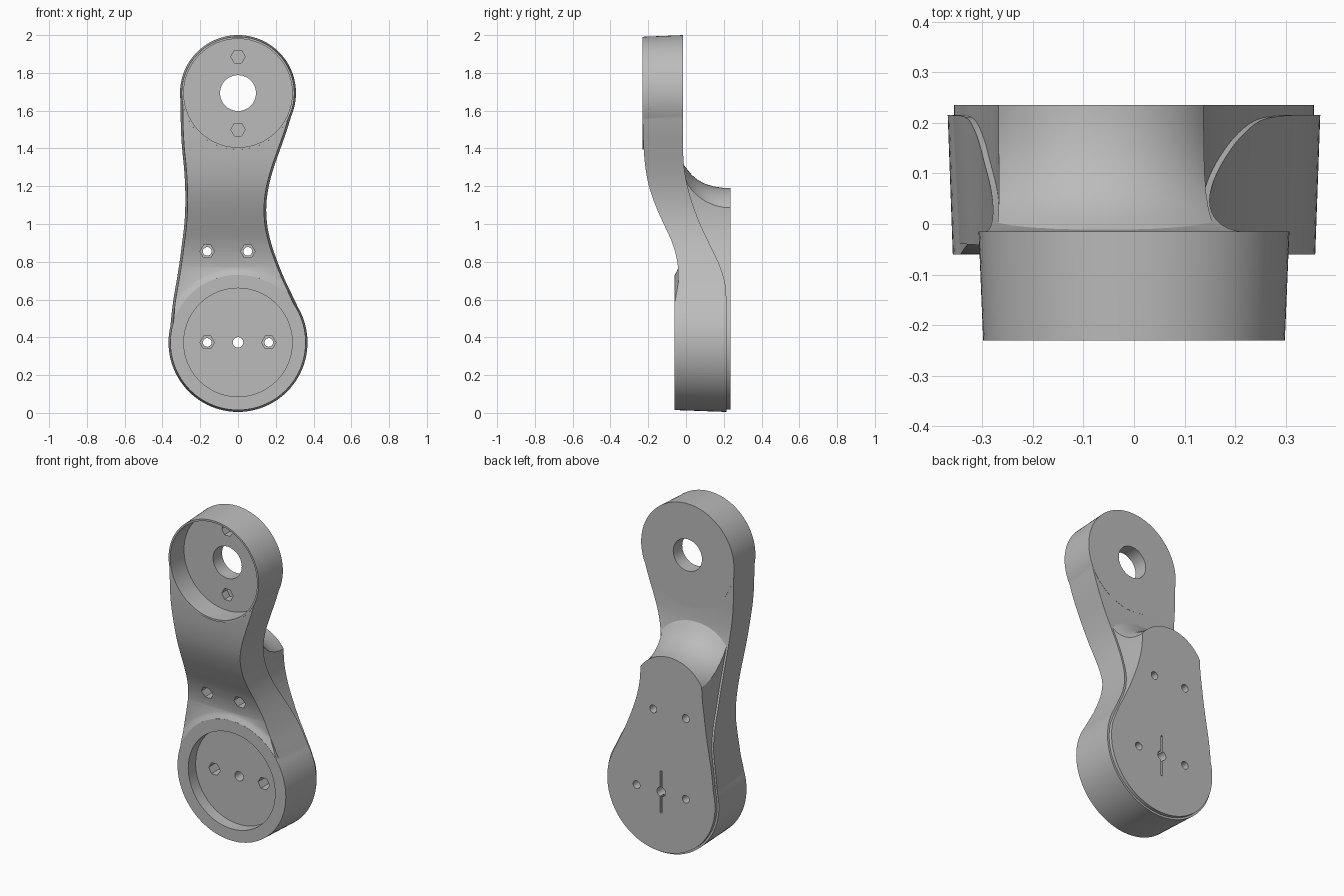
import bpy, bmesh, math
from mathutils import Vector

cube = bpy.data.objects.get("Cube")
if cube:
    bpy.data.objects.remove(cube)

LOW, TOP = 0.373, 1.693          # heights of the two hub centres

grey = bpy.data.materials.new("plain_grey")
grey.use_nodes = True
colour = (0.5, 0.5, 0.5, 1)
grey.diffuse_color = colour
grey.node_tree.nodes["Principled BSDF"].inputs["Base Color"].default_value = colour


def loft(name, rings):
    """Closed solid through rings of equal point count."""
    bm = bmesh.new()
    loops = [[bm.verts.new(p) for p in ring] for ring in rings]
    n = len(loops[0])
    for a, b in zip(loops, loops[1:]):
        for i in range(n):
            j = (i + 1) % n
            bm.faces.new((a[i], a[j], b[j], b[i]))
    bm.faces.new(loops[0][::-1])
    bm.faces.new(loops[-1])
    bmesh.ops.recalc_face_normals(bm, faces=bm.faces)
    me = bpy.data.meshes.new(name)
    bm.to_mesh(me)
    bm.free()
    me.materials.append(grey)
    ob = bpy.data.objects.new(name, me)
    bpy.context.collection.objects.link(ob)
    return ob


def arc(x, z, r, a0, a1, n):
    """Points of an arc as (x, z) pairs."""
    angles = [math.radians(a0 + (a1 - a0) * i / n) for i in range(n + 1)]
    return [(x + r * math.cos(a), z + r * math.sin(a)) for a in angles]


def disc(name, x, z, sections, n=96):
    """Turned solid along y; sections are (y, radius)."""
    return loft(name, [[(px, y, pz) for px, pz in arc(x, z, r, 0, 360, n)[:-1]]
                       for y, r in sections])


def combine(ob, other, operation):
    mod = ob.modifiers.new(operation, 'BOOLEAN')
    mod.operation, mod.object, mod.solver = operation, other, 'EXACT'
    bpy.context.view_layer.objects.active = ob
    bpy.ops.object.modifier_apply(modifier=mod.name)
    bpy.data.objects.remove(other)


def smooth_rows(rows, steps):
    """Catmull-Rom interpolation of the stations."""
    pts = [Vector(r) for r in rows]
    out = []
    for i in range(len(pts) - 1):
        a, b, c, d = pts[max(i - 1, 0)], pts[i], pts[i + 1], pts[min(i + 2, len(pts) - 1)]
        for s in range(steps):
            t = s / steps
            out.append(b + (c - a) * (t / 2) + (a * 2 - b * 5 + c * 4 - d) * (t * t / 2)
                       + (b * 3 - a - c * 3 + d) * (t ** 3 / 2))
    return out + [pts[-1]]


# Stations of the cranked arm: height, left edge, right edge, front, back
rows = smooth_rows([
    (0.40, -.362, .362, -.04, .214), (0.50, -.354, .342, -.04, .214),
    (0.60, -.342, .298, -.04, .214), (0.70, -.325, .25, -.041, .204),
    (0.80, -.309, .209, -.046, .17), (0.90, -.296, .175, -.073, .122),
    (1.00, -.284, .154, -.118, .075), (1.10, -.279, .15, -.162, .037),
    (1.20, -.28, .163, -.196, .008), (1.30, -.286, .19, -.215, -.01),
    (1.40, -.296, .225, -.224, -.016), (1.50, -.302, .26, -.228, -.016),
    (1.60, -.304, .289, -.228, -.016), (1.68, -.305, .304, -.228, -.016)], 4)
DRAFT = 0.012
body = loft("cranked_arm", [[(l + DRAFT, f, z), (r - DRAFT, f, z), (r, b, z), (l, b, z)]
                            for z, l, r, f, b in rows])


def outline(name, inset, y0, y1):
    """Slab with the lower silhouette of the arm, slightly inset."""
    part = [v for v in rows if 0.5 <= v[0] <= 1.41]
    pts = [(v[2] - inset, v[0]) for v in reversed(part)]
    pts += arc(0, LOW, 0.368 - inset, 14, -194, 70)
    pts += [(v[1] + inset, v[0]) for v in part]
    return loft(name, [[(x, y, z) for x, z in pts] for y in (y0, y1)])


# Back block whose rounded top flares into the arm
block = outline("back_block", 0.012, -0.02, 0.235)
flare = []
for y, r in ((-.03, .39), (-.01, .36), (.01, .335), (.03, .31), (.06, .285), (.1, .263),
             (.15, .248), (.2, .241), (.25, .24)):
    ring = arc(-0.06, 0.95, r, 20, 160, 48) + [(-1, .95), (-1, -.5), (1, -.5), (1, .95)]
    flare.append([(x, y, z) for x, z in ring])
combine(block, loft("flare", flare), 'INTERSECT')

# Soft collar where the lower hub rises from the arm
collar = outline("collar", 0.014, -0.1, 0.01)
combine(collar, disc("collar_cone", 0, LOW, ((0, .42), (-.036, .41), (-.047, .38), (-.0595, .357))),
        'INTERSECT')

# Drafted hubs
lower_hub = disc("lower_hub", 0, LOW, ((-.06, .358), (.215, .368)))
upper_hub = disc("upper_hub", 0, TOP, ((-.23, .298), (-.015, .307)))
for part in (block, collar, lower_hub, upper_hub):
    combine(body, part, 'UNION')

# Round recesses, then the bores and hexagonal nut pockets
cutters = [disc("lower_recess", 0, LOW, ((-.3, .287), (.01, .287))),
           disc("upper_recess", 0, TOP, ((-.3, .287), (-.1, .287))),
           disc("shaft_bore", 0, TOP, ((-.4, .095), (.1, .095)), 48),
           disc("centre_bore", 0, LOW, ((-.1, .028), (.4, .028)), 24)]
for z in (TOP - 0.193, TOP + 0.193):
    cutters.append(disc("blind_pocket", 0, z, ((-.2, .038), (-.05, .038)), 6))
for x, z in ((-.163, LOW), (.163, LOW), (-.163, .855), (.052, .855)):
    cutters.append(disc("nut_pocket", x, z, ((-.3, .038), (.13, .038)), 6))
    cutters.append(disc("screw_bore", x, z, ((.1, .023), (.4, .023)), 20))
cutters.append(loft("alignment_slot", [[(x, y, z) for x, z in
               ((-.006, LOW - .125), (.006, LOW - .125), (.006, LOW + .125), (-.006, LOW + .125))]
               for y in (.2, .3)]))
for cutter in cutters:
    combine(body, cutter, 'DIFFERENCE')

# Smooth curved walls, keep machined edges crisp
bpy.ops.object.select_all(action='DESELECT')
body.select_set(True)
bpy.context.view_layer.objects.active = body
bpy.ops.object.shade_smooth_by_angle(angle=math.radians(25))
